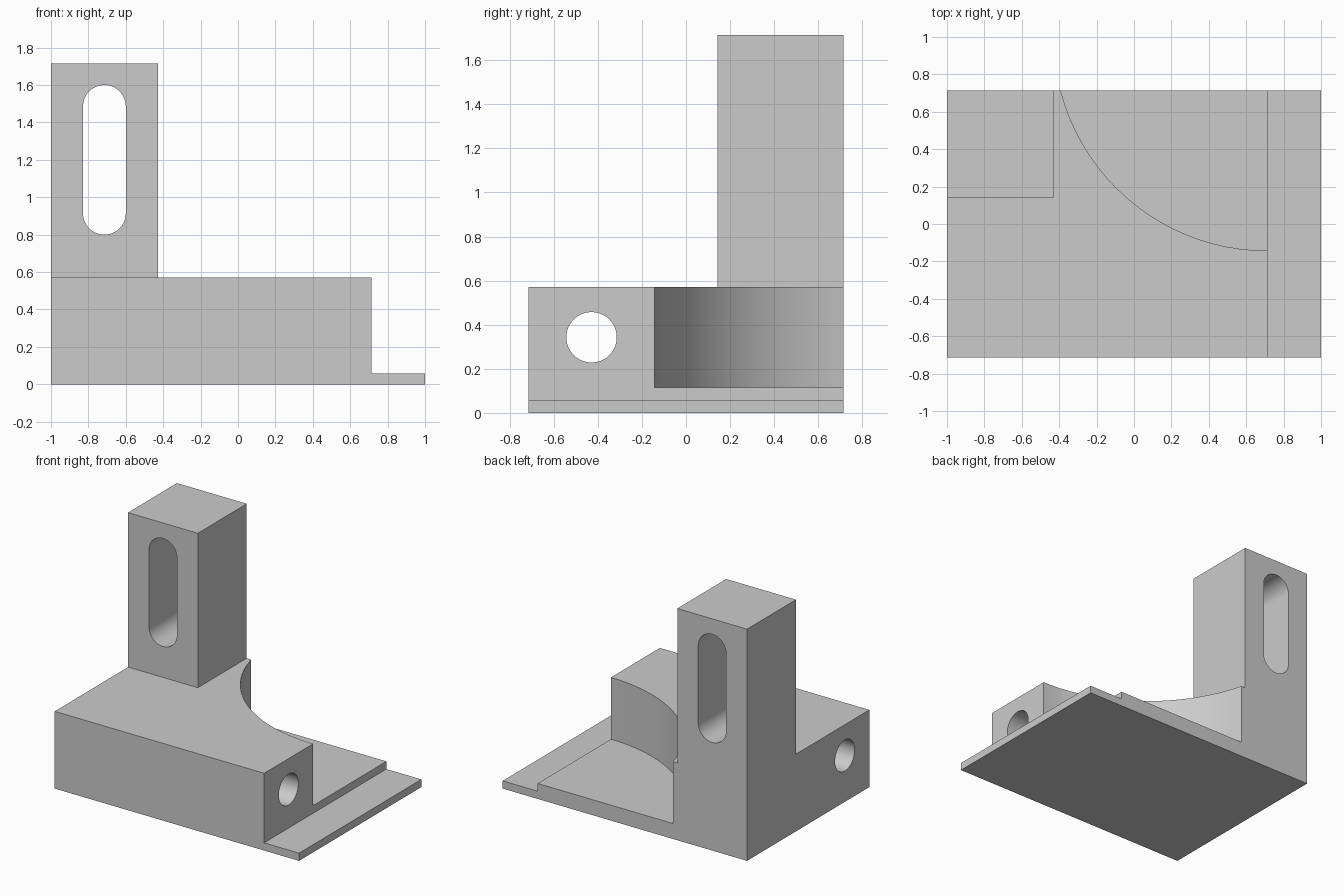
import bpy, bmesh, math

cube = bpy.data.objects.get("Cube")
if cube:
    bpy.data.objects.remove(cube, do_unlink=True)

U = 1 / 7  # design module
ARC_STEPS = 48

grey = bpy.data.materials.new("plain grey")
grey.use_nodes = True
grey.diffuse_color = (0.6, 0.6, 0.6, 1)
grey.node_tree.nodes["Principled BSDF"].inputs["Base Color"].default_value = (0.6, 0.6, 0.6, 1)


def prism(name, outline, axis, start, end):
    """Extrude a 2D outline along an axis; outline holds the other two axes in order."""
    bm = bmesh.new()
    verts = []
    for a, b in outline:
        co = [a, b]
        co.insert(axis, start)
        verts.append(bm.verts.new(co))
    face = bm.faces.new(verts)
    out = bmesh.ops.extrude_face_region(bm, geom=[face])
    shift = [0, 0, 0]
    shift[axis] = end - start
    moved = [g for g in out["geom"] if isinstance(g, bmesh.types.BMVert)]
    bmesh.ops.translate(bm, verts=moved, vec=shift)
    bmesh.ops.recalc_face_normals(bm, faces=bm.faces)
    mesh = bpy.data.meshes.new(name)
    bm.to_mesh(mesh)
    bm.free()
    mesh.materials.append(grey)
    obj = bpy.data.objects.new(name, mesh)
    bpy.context.collection.objects.link(obj)
    return obj


def slot(ca, cb, radius, half=0):
    """Round outline, stretched along its second axis by half each way."""
    pts = []
    for side in (1, -1):
        for i in range(ARC_STEPS + 1):
            t = math.pi * i / ARC_STEPS
            pts.append((ca + side * radius * math.cos(t),
                        cb + side * (half + radius * math.sin(t))))
    return pts if half else [p for i, p in enumerate(pts) if i not in (ARC_STEPS, 2 * ARC_STEPS + 1)]


def combine(target, tool, operation):
    mod = target.modifiers.new(operation.title(), 'BOOLEAN')
    mod.operation = operation
    mod.solver = 'EXACT'
    mod.object = tool
    tool.hide_render = True
    bpy.context.view_layer.objects.active = target
    bpy.ops.object.modifier_apply(modifier=mod.name)
    bpy.data.objects.remove(tool, do_unlink=True)


# Stepped base: thin lip on the left end, tall block over the rest
base = [(-1, 0), (1, 0), (1, 0.4 * U), (5 * U, 0.4 * U), (5 * U, 4 * U), (-1, 4 * U)]
body = prism("bracket_body", base, 1, -5 * U, 5 * U)

# Square tower in the back corner
tower = [(-1, U), (-3 * U, U), (-3 * U, 5 * U), (-1, 5 * U)]
combine(body, prism("tower", tower, 2, 2 * U, 12 * U), 'UNION')

# Curved pocket, leaving a thin floor
combine(body, prism("pocket_cutter", slot(5 * U, 7 * U, 8 * U), 2, 0.8 * U, 5 * U), 'DIFFERENCE')

# Round bore along the block and upright slot through the tower
combine(body, prism("bore_cutter", slot(-3 * U, 2.4 * U, 0.8 * U), 0, -2, 2), 'DIFFERENCE')
combine(body, prism("slot_cutter", slot(-5 * U, 8.4 * U, 0.8 * U, 2 * U), 1, -1, 1), 'DIFFERENCE')

bpy.ops.object.select_all(action='DESELECT')
body.select_set(True)
bpy.context.view_layer.objects.active = body
bpy.ops.object.shade_smooth_by_angle(angle=math.radians(30))
